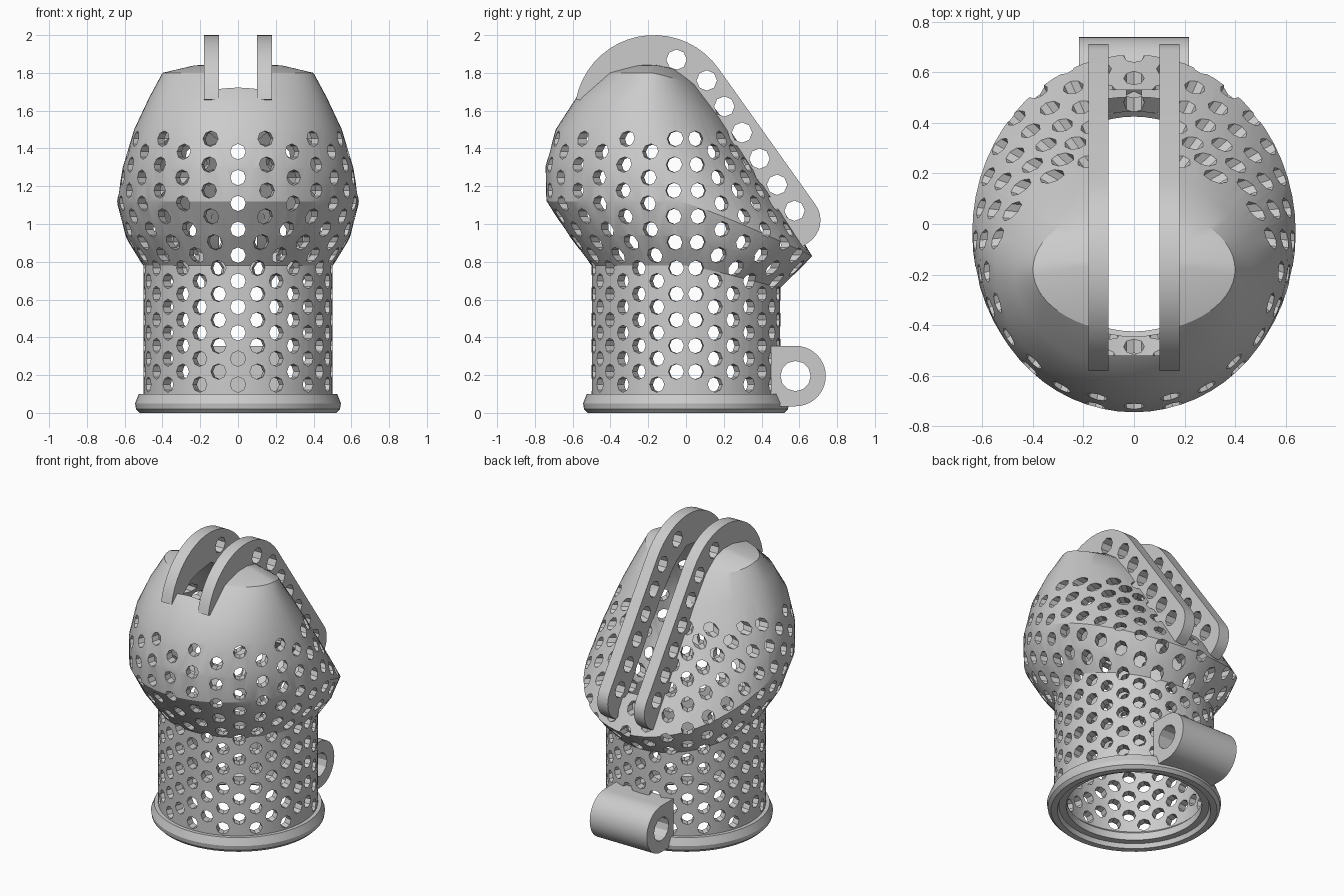
import bpy
import bmesh
from math import sin, cos, pi, radians
from mathutils import Matrix

cube = bpy.data.objects.get("Cube")
if cube:
    bpy.data.objects.remove(cube, do_unlink=True)

SEG = 60
WALL = 0.055

grey = bpy.data.materials.new("light grey")
grey.use_nodes = True
tone = (0.6, 0.6, 0.6, 1)
grey.diffuse_color = tone
for node in grey.node_tree.nodes:
    if node.type == "BSDF_PRINCIPLED":
        node.inputs["Base Color"].default_value = tone


def make_object(name, bm):
    bmesh.ops.recalc_face_normals(bm, faces=bm.faces)
    mesh = bpy.data.meshes.new(name)
    bm.to_mesh(mesh)
    bm.free()
    mesh.materials.append(grey)
    obj = bpy.data.objects.new(name, mesh)
    bpy.context.collection.objects.link(obj)
    return obj


def cut(obj, cutter):
    mod = obj.modifiers.new("cut", "BOOLEAN")
    mod.operation = "DIFFERENCE"
    mod.solver = "EXACT"
    mod.object = cutter
    cutter.hide_render = True
    bpy.context.view_layer.update()
    deps = bpy.context.evaluated_depsgraph_get()
    mesh = bpy.data.meshes.new_from_object(obj.evaluated_get(deps))
    obj.modifiers.clear()
    obj.data = mesh
    bpy.data.objects.remove(cutter, do_unlink=True)


def smooth(obj, angle):
    bpy.ops.object.select_all(action="DESELECT")
    obj.select_set(True)
    bpy.context.view_layer.objects.active = obj
    bpy.ops.object.shade_smooth_by_angle(angle=radians(angle))


def add_rod(bm, matrix, radius, length, sides=8):
    bmesh.ops.create_cone(bm, cap_ends=True, segments=sides, radius1=radius,
                          radius2=radius, depth=length, matrix=matrix)


def plate(name, outline, x0, x1):
    """Extrude a (y, z) outline along x."""
    bm = bmesh.new()
    face = bm.faces.new([bm.verts.new((x0, y, z)) for y, z in outline])
    ext = bmesh.ops.extrude_face_region(bm, geom=[face])
    moved = [v for v in ext["geom"] if isinstance(v, bmesh.types.BMVert)]
    bmesh.ops.translate(bm, vec=(x1 - x0, 0, 0), verts=moved)
    return make_object(name, bm)


def arc(cy, cz, r, a0, a1, n):
    steps = [radians(a0 + (a1 - a0) * i / n) for i in range(n + 1)]
    return [(cy + r * cos(a), cz + r * sin(a)) for a in steps]


# Hollow body: rings are (half width, front y, front z, back y, back z)
def circle(r, z):
    return (r, -r, z, r, z)


head = [
    (0.50, -0.50, 0.78, 0.50, 0.66),
    (0.595, -0.62, 0.94, 0.585, 0.745),
    (0.64, -0.74, 1.12, 0.67, 0.83),
    (0.61, -0.745, 1.30, 0.515, 1.07),
    (0.55, -0.69, 1.50, 0.348, 1.33),
    (0.47, -0.58, 1.67, 0.20, 1.56),
    (0.40, -0.43, 1.80, 0.07, 1.73),
    (0.23, -0.30, 1.84, -0.02, 1.81),
]
drops = [0, 0, 0, 0.005, 0.015, 0.03, 0.05, 0.05]
inner = [(w - WALL, yf + WALL, zf - d, yb - WALL, zb - d)
         for (w, yf, zf, yb, zb), d in zip(head, drops)]
base_inner = [circle(0.445, 0.10), circle(0.425, 0.08), circle(0.425, 0.03), circle(0.47, 0.03),
              circle(0.48, 0)]
base_outer = [circle(0.52, 0), circle(0.54, 0.02), circle(0.545, 0.05),
              circle(0.525, 0.10), circle(0.50, 0.10)]

bm = bmesh.new()
loops = []
for w, yf, zf, yb, zb in inner[::-1] + base_inner + base_outer + head:
    cy, ry = (yf + yb) / 2, (yb - yf) / 2
    loop = []
    for i in range(SEG):
        a = 2 * pi * i / SEG
        t = max(0, -cos(a))
        loop.append(bm.verts.new((w * sin(a), cy - ry * cos(a),
                                  zf + (zb - zf) * t ** 1.15)))
    loops.append(loop)
for low, high in zip(loops, loops[1:]):
    for i in range(SEG):
        j = (i + 1) % SEG
        bm.faces.new((low[i], low[j], high[j], high[i]))
for loop, z in ((loops[0], 1.795), (loops[-1], 1.847)):
    pole = bm.verts.new((0, -0.16, z))
    for i in range(SEG):
        bm.faces.new((loop[i], loop[(i + 1) % SEG], pole))
bmesh.ops.triangulate(bm, faces=bm.faces)
body = make_object("perforated_body", bm)

# Staggered radial perforations, matched front and back
bm = bmesh.new()
for side in (0, pi):
    for k in range(-7, 8):
        turn = Matrix.Rotation(side + radians(12 * k), 4, "Z")
        for row in range(10):
            z = 0.15 + 0.137 * row + 0.0685 * (k % 2)
            place = Matrix.Translation((0, -0.56, z)) @ Matrix.Rotation(pi / 2, 4, "X")
            add_rod(bm, turn @ place, 0.041, 0.68)
cut(body, make_object("hole_cutter", bm))

# Long opening between the fins
slot = plate("slot_cutter", [(-0.52, 1.0), (0.53, 1.0), (0.53, 2.2), (-0.52, 2.2)], -0.1, 0.1)
cut(body, slot)
smooth(body, 25)

# Pair of drilled fins
outline = arc(-0.17, 1.58, 0.42, 169, 35, 18) + arc(0.57, 1.02, 0.142, 35, -55, 8)
outline += [(0.60, 0.87), (0.53, 0.95), (0.28, 1.34), (0.12, 1.56), (0.0, 1.70),
            (-0.15, 1.79), (-0.40, 1.76), (-0.53, 1.65)]
fin_holes = [(-0.05, 1.87)] + [(0.11 + 0.093 * i, 1.76 - 0.138 * i) for i in range(6)]
for name, x0 in (("left_fin", 0.1), ("right_fin", -0.18)):
    fin = plate(name, outline, x0, x0 + 0.08)
    bm = bmesh.new()
    for y, z in fin_holes:
        place = Matrix.Translation((x0 + 0.04, y, z)) @ Matrix.Rotation(pi / 2, 4, "Y")
        add_rod(bm, place, 0.054, 0.3)
    cut(fin, make_object("fin_cutter", bm))
    smooth(fin, 25)

# Hinge barrel at the back
hinge = plate("hinge_barrel", [(0.45, 0.035)] + arc(0.58, 0.195, 0.16, -90, 90, 20)
              + [(0.45, 0.355)], -0.218, 0.218)
bm = bmesh.new()
add_rod(bm, Matrix.Translation((0, 0.58, 0.195)) @ Matrix.Rotation(pi / 2, 4, "Y"), 0.08, 1, 12)
cut(hinge, make_object("pin_cutter", bm))
smooth(hinge, 25)
